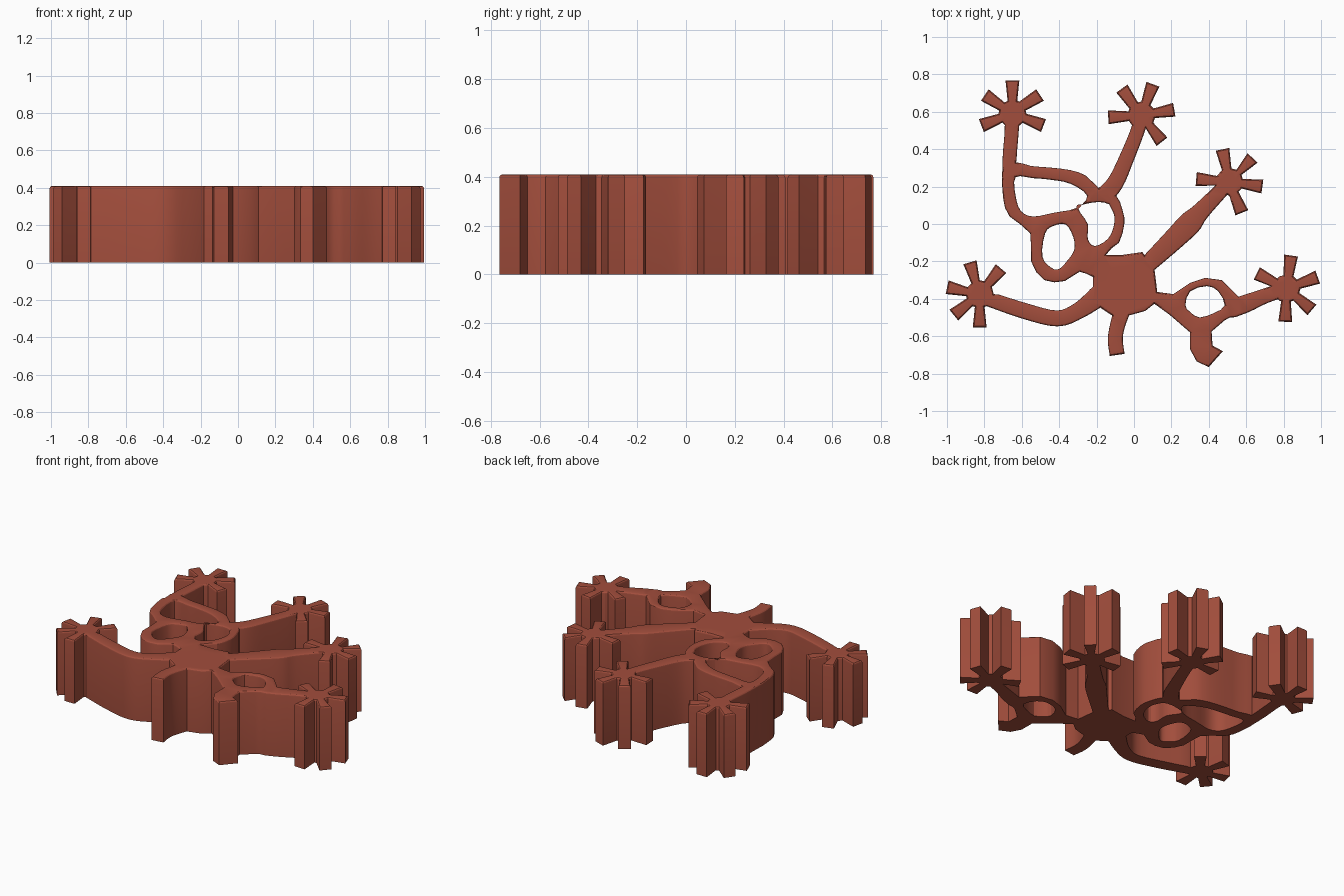
import bpy, bmesh, math
from mathutils import Vector
from mathutils.geometry import delaunay_2d_cdt

if "Cube" in bpy.data.objects:
    bpy.data.objects.remove(bpy.data.objects["Cube"])

H, RIM = 0.41, 0.013
solids, holes = [], []


def catmull(p0, p1, p2, p3, t):
    return 0.5 * (2 * p1 + (p2 - p0) * t + (2 * p0 - 5 * p1 + 4 * p2 - p3) * t * t
                  + (3 * p1 - p0 - 3 * p2 + p3) * t ** 3)


def ccw(poly):
    area = sum(a.x * b.y - b.x * a.y for a, b in zip(poly, poly[1:] + poly[:1]))
    return poly if area > 0 else poly[::-1]


def plate(points, target, steps=1):
    """Closed outline, optionally rounded through its points."""
    p = [Vector(q) for q in points]
    n = len(p)
    target.append(ccw([catmull(p[i - 1], p[i], p[(i + 1) % n], p[(i + 2) % n], k / steps)
                       for i in range(n) for k in range(steps)]))


def ribbon(points, steps=4):
    """Curved strip through (x, y, width) points."""
    p = [Vector(q) for q in points]
    p = [2 * p[0] - p[1]] + p + [2 * p[-1] - p[-2]]
    path = [catmull(*p[i:i + 4], k / steps) for i in range(len(p) - 3) for k in range(steps)] + [p[-2]]
    left, right = [], []
    for i, c in enumerate(path):
        d = (path[min(i + 1, len(path) - 1)] - path[max(i - 1, 0)]).xy.normalized()
        side = Vector((-d.y, d.x)) * c.z / 2
        left.append(c.xy + side)
        right.append(c.xy - side)
    solids.append(ccw(left + right[::-1]))


def star(x, y, angles):
    """Round hub with flared petals."""
    plate([(x + 0.075 * math.cos(i * math.pi / 6), y + 0.075 * math.sin(i * math.pi / 6))
           for i in range(12)], solids)
    for a in map(math.radians, angles):
        d, s = Vector((math.cos(a), math.sin(a))), Vector((-math.sin(a), math.cos(a)))
        plate([Vector((x, y)) + d * r + s * w for r, w in
               ((0.03, -0.022), (0.178, -0.037), (0.178, 0.037), (0.03, 0.022))], solids)


# star ends
star(-0.65, 0.59, (90, 34, -21, 201, 146))
star(0.04, 0.58, (70, 10, -52, 183, 126))
star(0.51, 0.225, (102, 46, -8, -68, 175))
star(0.815, -0.345, (82, 20, -40, -92, 153))
star(-0.825, -0.375, (107, 50, -90, 219, 168))

# central body
plate([(-.22, -.28), (-.16, -.16), (-.06, -.165), (.045, -.15), (.11, -.245), (.13, -.41),
       (.06, -.465), (-.05, -.5), (-.105, -.5), (-.22, -.42)], solids)

# arms and foot
ribbon([(-.83, -.38, .08), (-.77, -.403, .08), (-.585, -.465, .085), (-.41, -.505, .085),
        (-.29, -.46, .09), (-.17, -.37, .12)])
ribbon([(.03, -.26, .1), (.08, -.21, .095), (.21, -.085, .115), (.3, .005, .125),
        (.36, .07, .095), (.51, .225, .075)])
ribbon([(.04, .58, .08), (.02, .5, .075), (-.04, .35, .08), (-.1, .22, .09), (-.17, .14, .1)])
ribbon([(-.65, .59, .08), (-.655, .48, .075), (-.665, .35, .075), (-.665, .2, .075), (-.64, .1, .08)])
ribbon([(-.06, -.45, .09), (-.09, -.55, .08), (-.1, -.62, .08), (-.09, -.7, .08)])
ribbon([(.5, -.46, .1), (.6, -.425, .095), (.7, -.385, .08), (.815, -.345, .08)])

# looped web on the left, with three openings
plate([(-.63, .33), (-.55, .31), (-.45, .302), (-.34, .288), (-.26, .26), (-.2, .205), (-.1, .16),
       (-.06, .07), (-.052, .0), (-.08, -.1), (-.15, -.165), (-.1, -.3), (-.215, -.285),
       (-.29, -.255), (-.37, -.305), (-.48, -.3), (-.55, -.2), (-.555, -.05), (-.665, .04),
       (-.7, .14), (-.7, .3)], solids, 2)
plate([(-.633, .25), (-.54, .245), (-.45, .237), (-.34, .215), (-.25, .15), (-.31, .085),
       (-.43, .06), (-.54, .04), (-.605, .07), (-.633, .15)], holes, 3)
plate([(-.297, .08), (-.26, .107), (-.16, .115), (-.11, .06), (-.108, -.01), (-.14, -.08),
       (-.21, -.118), (-.247, -.08), (-.247, .0)], holes, 3)
plate([(-.475, -.05), (-.43, -.01), (-.365, -.003), (-.325, -.07), (-.32, -.14), (-.36, -.2),
       (-.4, -.24), (-.44, -.235), (-.49, -.175)], holes, 3)

# looped web on the right, with one opening and a hooked foot
plate([(.1, -.36), (.21, -.375), (.3, -.315), (.38, -.288), (.47, -.3), (.565, -.4), (.56, -.475),
       (.485, -.515), (.415, -.575), (.415, -.65), (.3, -.65), (.3, -.58), (.19, -.485), (.1, -.42)], solids)
plate([(.3, -.6), (.3, -.67), (.335, -.735), (.4, -.765), (.475, -.68), (.42, -.65), (.41, -.58)], solids)
plate([(.275, -.435), (.3, -.36), (.39, -.332), (.45, -.36), (.485, -.435), (.43, -.475),
       (.35, -.5), (.3, -.47)], holes, 2)

# merge all outlines into one flat shape
coords, faces = [], []
for poly in solids + holes:
    faces.append(list(range(len(coords), len(coords) + len(poly))))
    coords += poly
vs, _, fs, _, _, origin = delaunay_2d_cdt(coords, [], faces, 1, 1e-5)
flat = bmesh.new()
fv = [flat.verts.new((v.x, v.y, 0)) for v in vs]
for f, o in zip(fs, origin):
    if o and max(o) < len(solids):
        flat.faces.new([fv[i] for i in f])
bmesh.ops.remove_doubles(flat, verts=flat.verts[:], dist=0.009)
flat.normal_update()
flat.verts.index_update()
pos = {v.index: v.co.xy for v in flat.verts}
tris = [[v.index for v in f.verts] for f in flat.faces]
border = []
for e in flat.edges:
    if len(e.link_faces) == 1:
        lp = e.link_loops[0]
        border.append((lp.vert.index, lp.link_loop_next.vert.index))

# inward direction at each border point
normals = {}
for a, b in border:
    d = (pos[b] - pos[a]).normalized()
    for i in (a, b):
        normals.setdefault(i, []).append(Vector((-d.y, d.x)))
inward = {i: (n[0] + n[-1]) / max(1 + n[0].dot(n[-1]), 0.5) for i, n in normals.items()}

# raise the walls, round the top rim and cap both ends
bm = bmesh.new()
levels = [(0, 0)] + [(RIM * (1 - math.cos(t)), H - RIM + RIM * math.sin(t))
                     for t in (0, math.pi / 6, math.pi / 3, math.pi / 2)]
rings = [{i: bm.verts.new((*(pos[i] + inward[i] * off), z)) for i in inward} for off, z in levels]
for lo, hi in zip(rings, rings[1:]):
    for a, b in border:
        bm.faces.new((lo[a], lo[b], hi[b], hi[a]))
for ring, z in ((rings[0], 0), (rings[-1], H)):
    for i in pos:
        if i not in ring:
            ring[i] = bm.verts.new((*pos[i], z))
    for t in tris:
        bm.faces.new([ring[i] for i in (t if z else t[::-1])])
bmesh.ops.delete(bm, geom=[v for v in bm.verts if not v.link_faces], context='VERTS')

mesh = bpy.data.meshes.new("branching_plate")
bm.to_mesh(mesh)
bm.free()
flat.free()
body = bpy.data.objects.new("branching_plate", mesh)
bpy.context.collection.objects.link(body)
clay = bpy.data.materials.new("brick_red")
clay.diffuse_color = (0.36, 0.075, 0.045, 1)
clay.use_nodes = True
clay.node_tree.nodes["Principled BSDF"].inputs["Base Color"].default_value = clay.diffuse_color
mesh.materials.append(clay)
bpy.context.view_layer.objects.active = body
body.select_set(True)
bpy.ops.object.shade_smooth_by_angle(angle=math.radians(28))
